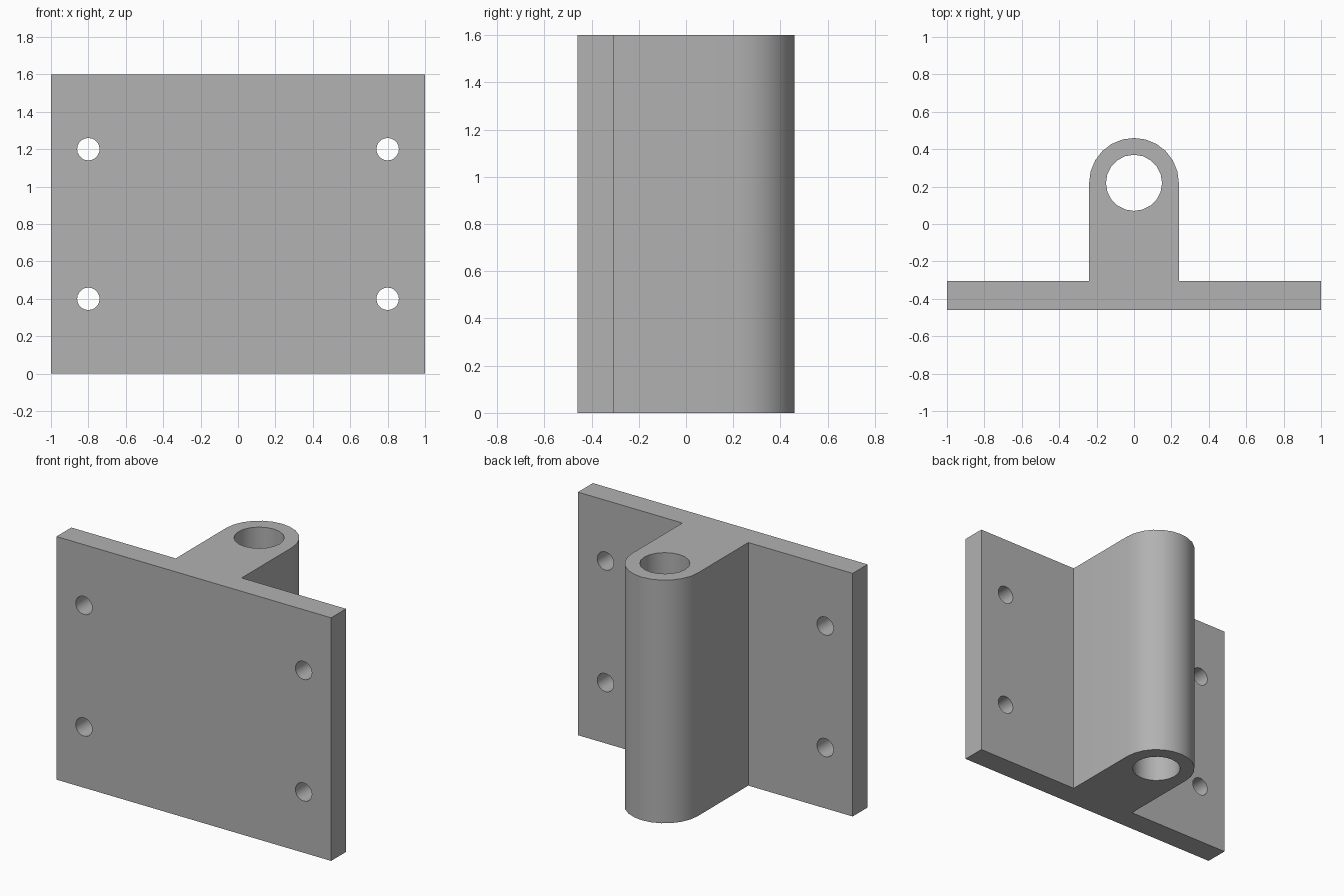
import bpy, bmesh
from math import pi, sin, cos, radians
from mathutils import Matrix, Vector

if "Cube" in bpy.data.objects:
    bpy.data.objects.remove(bpy.data.objects["Cube"], do_unlink=True)

HEIGHT = 1.6
FRONT, PLATE_BACK = -0.46, -0.305
BARREL_Y, BARREL_R, BORE_R = 0.22, 0.24, 0.15
SCREW_R = 0.06

grey = bpy.data.materials.new("plain_grey")
grey.use_nodes = True
colour = (0.445, 0.445, 0.445, 1)
grey.diffuse_color = colour
grey.node_tree.nodes["Principled BSDF"].inputs["Base Color"].default_value = colour


def add_object(name, bm):
    mesh = bpy.data.meshes.new(name)
    bmesh.ops.recalc_face_normals(bm, faces=bm.faces)
    bm.to_mesh(mesh)
    bm.free()
    mesh.materials.append(grey)
    obj = bpy.data.objects.new(name, mesh)
    bpy.context.collection.objects.link(obj)
    return obj


def add_cutter(bm, centre, radius, depth, sides, tilt=0):
    bmesh.ops.create_cone(
        bm, cap_ends=True, segments=sides, radius1=radius, radius2=radius,
        depth=depth, matrix=Matrix.Translation(centre) @ Matrix.Rotation(tilt, 4, 'X'))


# Bracket body: plate, web and rounded barrel as one extruded profile
STEPS = 12
arc = [(BARREL_R * cos(pi * i / STEPS), BARREL_Y + BARREL_R * sin(pi * i / STEPS))
       for i in range(STEPS + 1)]
outline = ([(-1, FRONT), (1, FRONT), (1, PLATE_BACK), (BARREL_R, PLATE_BACK)]
           + arc + [(-BARREL_R, PLATE_BACK), (-1, PLATE_BACK)])
bm = bmesh.new()
base = bm.faces.new([bm.verts.new((x, y, 0)) for x, y in outline])
top = bmesh.ops.extrude_face_region(bm, geom=[base], use_keep_orig=True)["geom"]
bmesh.ops.translate(bm, vec=(0, 0, HEIGHT),
                    verts=[v for v in top if isinstance(v, bmesh.types.BMVert)])
bracket = add_object("hinge_bracket", bm)

# Cutters: pin bore through the barrel and four screw holes in the plate
bm = bmesh.new()
add_cutter(bm, Vector((0, BARREL_Y, HEIGHT / 2)), BORE_R, HEIGHT + 0.2, 20)
for x in (-0.8, 0.8):
    for z in (0.4, 1.2):
        add_cutter(bm, Vector((x, (FRONT + PLATE_BACK) / 2, z)), SCREW_R, 0.3, 20, pi / 2)
cutter = add_object("hole_cutter", bm)
cutter.hide_render = True

# Cut the holes, then drop the cutter
cut = bracket.modifiers.new("holes", 'BOOLEAN')
cut.object = cutter
cut.operation = 'DIFFERENCE'
cut.solver = 'EXACT'
bpy.ops.object.select_all(action='DESELECT')
bracket.select_set(True)
bpy.context.view_layer.objects.active = bracket
bpy.ops.object.modifier_apply(modifier=cut.name)
bpy.data.objects.remove(cutter, do_unlink=True)

# Smooth the round surfaces, keep the corners sharp
bpy.ops.object.shade_smooth_by_angle(angle=radians(30))
